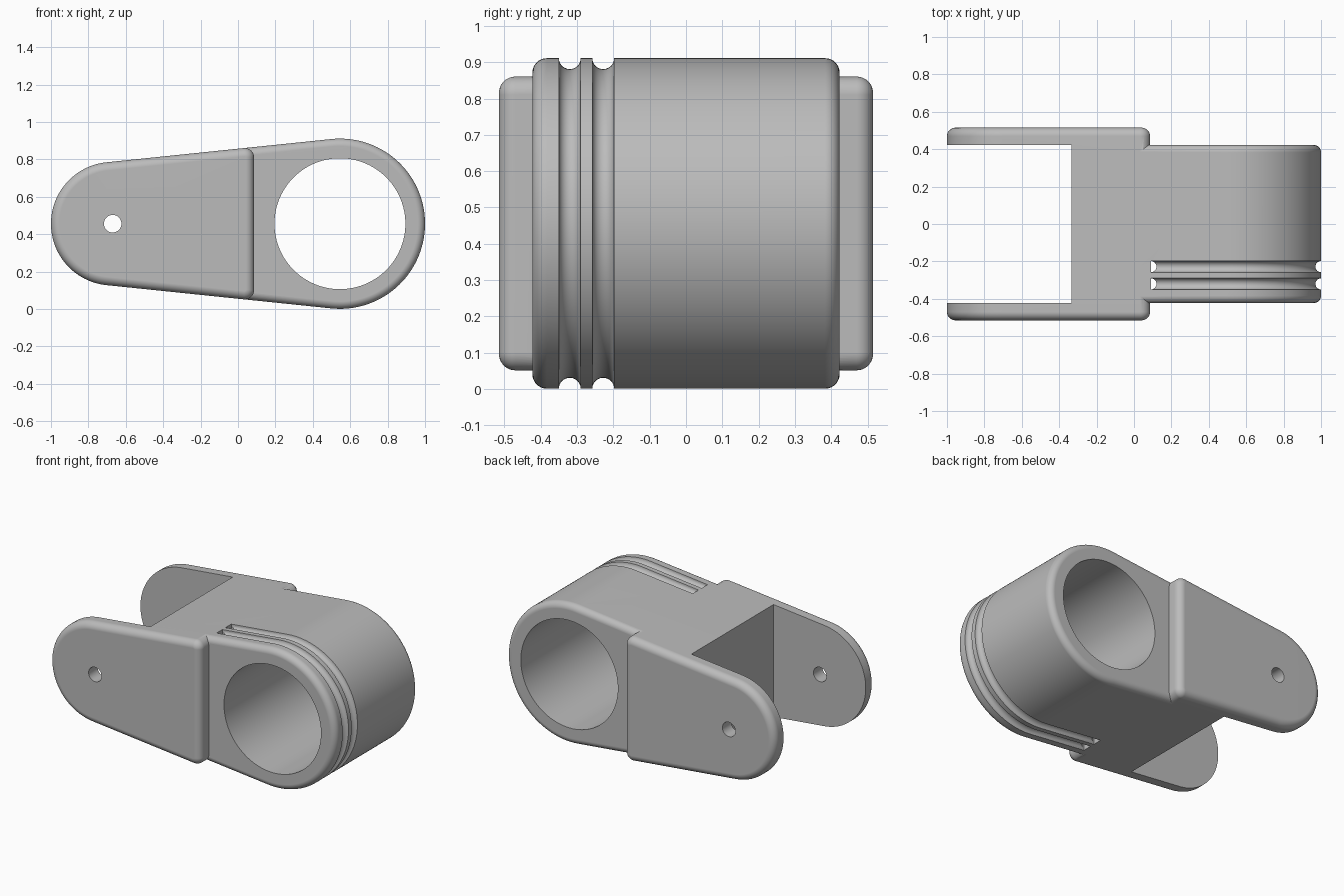
import bpy
import bmesh
from math import pi, sin, cos, asin, radians

cube = bpy.data.objects.get("Cube")
if cube:
    bpy.data.objects.remove(cube, do_unlink=True)

# Main dimensions: a tapered link around a large and a small centre
BIG_X, BIG_R = 0.545, 0.455
SMALL_X, SMALL_R = -0.67, 0.33
MID_Z = 0.456
TAPER = asin((BIG_R - SMALL_R) / (BIG_X - SMALL_X))
BODY_Y, CHEEK_Y = 0.423, 0.515

grey = bpy.data.materials.new("plain grey")
grey.use_nodes = True
COLOUR = (0.5, 0.5, 0.5, 1)
grey.diffuse_color = COLOUR
grey.node_tree.nodes["Principled BSDF"].inputs["Base Color"].default_value = COLOUR


def arc(x, z, radius, start, end, steps):
    angles = [start + (end - start) * i / steps for i in range(steps + 1)]
    return [(x + radius * cos(a), z + radius * sin(a)) for a in angles]


def edge_height(x, inset):
    """Half height of the tapered sides at x."""
    return (BIG_R - inset + (x - BIG_X) * sin(TAPER)) / cos(TAPER)


def outline(inset=0, left=None, right=None, corner=0.05):
    """Closed side profile, optionally cut off straight at left or right."""
    turn = pi / 2 + TAPER
    if right is None:
        pts = arc(BIG_X, MID_Z, BIG_R - inset, -turn, turn, 72)
    else:
        x, h = right - corner, edge_height(right - corner, corner)
        pts = arc(x, MID_Z - h, corner - inset, -turn, 0, 10)
        pts += arc(x, MID_Z + h, corner - inset, 0, turn, 10)
    if left is None:
        pts += arc(SMALL_X, MID_Z, SMALL_R - inset, turn, 2 * pi - turn, 56)
    else:
        h = edge_height(left, inset)
        pts += [(left, MID_Z + h), (left, MID_Z - h)]
    return pts


def loft(name, sections, closed=False):
    """Join (y, profile) sections; either cap the ends or close into a ring."""
    bm = bmesh.new()
    rings = [[bm.verts.new((x, y, z)) for x, z in pts] for y, pts in sections]
    pairs = list(zip(rings, rings[1:]))
    if closed:
        pairs.append((rings[-1], rings[0]))
    else:
        bm.faces.new(rings[0])
        bm.faces.new(rings[-1])
    for a, b in pairs:
        for i in range(len(a)):
            j = (i + 1) % len(a)
            bm.faces.new((a[i], a[j], b[j], b[i]))
    bmesh.ops.recalc_face_normals(bm, faces=bm.faces)
    mesh = bpy.data.meshes.new(name)
    bm.to_mesh(mesh)
    bm.free()
    mesh.materials.append(grey)
    obj = bpy.data.objects.new(name, mesh)
    bpy.context.collection.objects.link(obj)
    return obj


def fillet(y, radius, side, steps=8):
    """(y, inset) pairs rounding over towards the outer face at y."""
    turns = [pi / 2 * i / steps for i in range(steps + 1)]
    return [(side * (y - radius * (1 - sin(t))), radius * (1 - cos(t))) for t in turns]


def combine(target, tool, operation):
    mod = target.modifiers.new(tool.name, "BOOLEAN")
    mod.object, mod.operation, mod.solver = tool, operation, "EXACT"
    bpy.context.view_layer.objects.active = target
    bpy.ops.object.modifier_apply(modifier=mod.name)
    bpy.data.objects.remove(tool, do_unlink=True)


# Rounded barrel body
steps = fillet(BODY_Y, 0.04, -1)[::-1] + fillet(BODY_Y, 0.04, 1)
bracket = loft("fork_bracket", [(y, outline(i, left=-0.5)) for y, i in steps])

# Raised cheeks that carry the fork arms
for side in (-1, 1):
    steps = [(side * 0.37, 0)] + fillet(CHEEK_Y, 0.045, side)
    cheek = loft("cheek", [(y, outline(i, right=0.086)) for y, i in steps])
    combine(bracket, cheek, "UNION")

# Fork slot between the arms
slot_profile = [(-1.2, -0.2), (-0.335, -0.2), (-0.335, 1.2), (-1.2, 1.2)]
slot = loft("slot_cutter", [(-BODY_Y, slot_profile), (BODY_Y, slot_profile)])
combine(bracket, slot, "DIFFERENCE")

# Main bore and pin hole
for name, x, radius, count in (("bore", BIG_X, 0.35, 96), ("pin_hole", SMALL_X, 0.047, 40)):
    circle = arc(x, MID_Z, radius, 0, 2 * pi, count)[:-1]
    combine(bracket, loft(name, [(-0.8, circle), (0.8, circle)]), "DIFFERENCE")

# Two half-round ring grooves, running through the body at their straight side
GROOVE_R = 0.03
for centre in (-0.32, -0.228):
    steps = [(centre + GROOVE_R, -0.02)]
    steps += [(centre + GROOVE_R * cos(t), GROOVE_R * sin(t))
              for t in (pi * i / 12 for i in range(13))]
    steps += [(centre - GROOVE_R, -0.02)]
    ring = [(y, outline(i, left=0.09 + max(i, 0))) for y, i in steps]
    combine(bracket, loft("groove_cutter", ring, closed=True), "DIFFERENCE")

# Smooth shading with crisp edges and flat large faces
bpy.ops.object.select_all(action="DESELECT")
bracket.select_set(True)
bpy.context.view_layer.objects.active = bracket
bpy.ops.object.shade_smooth_by_angle(angle=radians(25))
weighted = bracket.modifiers.new("weighted_normals", "WEIGHTED_NORMAL")
weighted.keep_sharp = True
